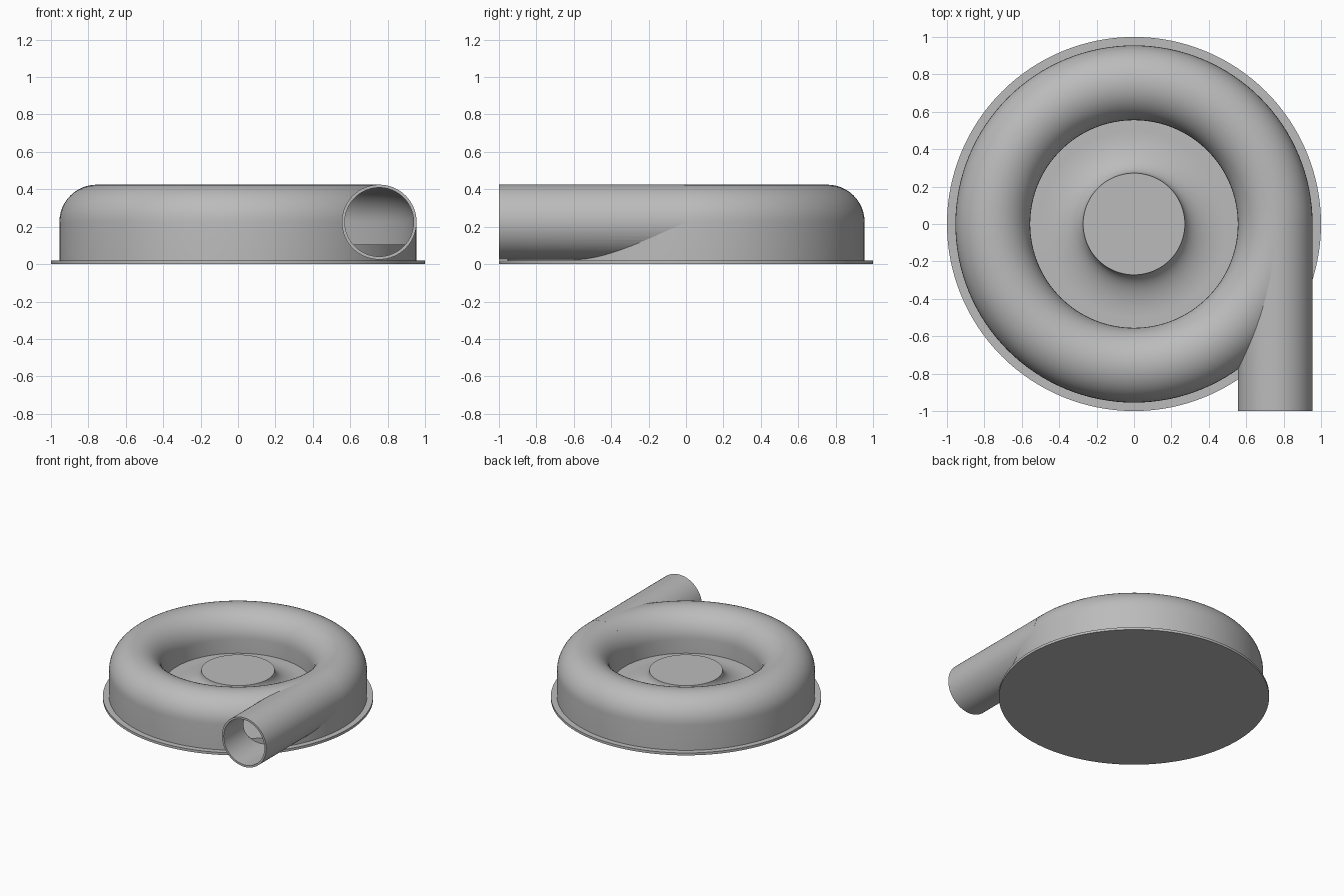
import bpy, bmesh, math
from mathutils import Matrix

cube = bpy.data.objects.get("Cube")
if cube:
    bpy.data.objects.remove(cube)

grey = bpy.data.materials.new("cast_grey")
grey.use_nodes = True
colour = (0.5, 0.5, 0.5, 1)
grey.diffuse_color = colour
grey.node_tree.nodes["Principled BSDF"].inputs["Base Color"].default_value = colour

RING, TUBE, MID, WALL = 0.755, 0.2, 0.225, 0.015
FLOOR = 0.02


def add_object(name, bm):
    bmesh.ops.recalc_face_normals(bm, faces=bm.faces)
    mesh = bpy.data.meshes.new(name)
    bm.to_mesh(mesh)
    bm.free()
    obj = bpy.data.objects.new(name, mesh)
    obj.data.materials.append(grey)
    bpy.context.collection.objects.link(obj)
    return obj


def lathe(name, profile, closed, steps=128):
    """Spin a radius/height profile round the z axis."""
    bm = bmesh.new()
    verts = [bm.verts.new((r, 0, z)) for r, z in profile]
    pairs = list(zip(verts, verts[1:]))
    if closed:
        pairs.append((verts[-1], verts[0]))
    edges = [bm.edges.new(p) for p in pairs]
    bmesh.ops.spin(bm, geom=verts + edges, axis=(0, 0, 1), cent=(0, 0, 0),
                   angle=math.tau, steps=steps)
    bmesh.ops.remove_doubles(bm, verts=bm.verts, dist=1e-5)
    return add_object(name, bm)


def rod(name, radius, y0, y1):
    """Cylinder along y on the outlet axis."""
    bm = bmesh.new()
    place = Matrix.Translation((RING, (y0 + y1) / 2, MID)) @ Matrix.Rotation(math.pi / 2, 4, "X")
    bmesh.ops.create_cone(bm, cap_ends=True, segments=64, radius1=radius,
                          radius2=radius, depth=y1 - y0, matrix=place)
    return add_object(name, bm)


def arch(radius, n=24):
    """Half circle over the channel, from outer wall to inner wall."""
    return [(RING + radius * math.cos(math.pi * i / n), MID + radius * math.sin(math.pi * i / n))
            for i in range(n + 1)]


def boolean(obj, other, operation):
    mod = obj.modifiers.new(operation.lower(), "BOOLEAN")
    mod.operation, mod.solver, mod.object = operation, "EXACT", other
    bpy.context.view_layer.update()
    mesh = bpy.data.meshes.new_from_object(obj.evaluated_get(bpy.context.evaluated_depsgraph_get()))
    obj.modifiers.clear()
    obj.data = mesh


# Base plate
base = lathe("base_plate", [(0, 0), (1, 0), (1, FLOOR), (0, FLOOR)], False)

# Rotor: disc with a flared hub
LIP, HUB, HUB_TOP, FLARE = 0.105, 0.272, 0.23, 0.5
flare = [(FLARE - (FLARE - HUB) * math.sin(t), HUB_TOP - (HUB_TOP - LIP) * math.cos(t))
         for t in (math.pi / 2 * i / 16 for i in range(17))]
rotor = lathe("rotor_hub", [(0, FLOOR), (0.935, FLOOR), (0.935, LIP)] + flare + [(0, HUB_TOP)], False)

# Scroll housing: hollow ring open towards the rotor
outer, inner = arch(TUBE), arch(TUBE - WALL)
LOW = LIP + 0.004
ring_in, ring_out = RING - TUBE, RING + TUBE
housing = lathe("scroll_housing",
                [(ring_out, FLOOR)] + outer + [(ring_in, LOW), (ring_in + WALL, LOW)]
                + inner[::-1] + [(ring_out - WALL, FLOOR)], True)

# Outlet pipe, trimmed to the channel and bored through the wall
pipe = rod("outlet_pipe", TUBE, -1, -0.01)
bore = rod("bore_cutter", TUBE - WALL - 0.001, -1.2, -0.005)
channel = lathe("channel_cutter",
                [(ring_out - WALL, -0.1)] + arch(TUBE - WALL + 0.0005)
                + [(ring_in + WALL, -0.1)], True)
boolean(pipe, bore, "DIFFERENCE")
boolean(pipe, channel, "DIFFERENCE")
boolean(housing, bore, "DIFFERENCE")
for cutter in (bore, channel):
    bpy.data.objects.remove(cutter)

# Smooth shading with sharp edges kept
bpy.ops.object.select_all(action="DESELECT")
for obj in (base, rotor, housing, pipe):
    obj.select_set(True)
bpy.context.view_layer.objects.active = housing
bpy.ops.object.shade_smooth_by_angle(angle=math.radians(30))
